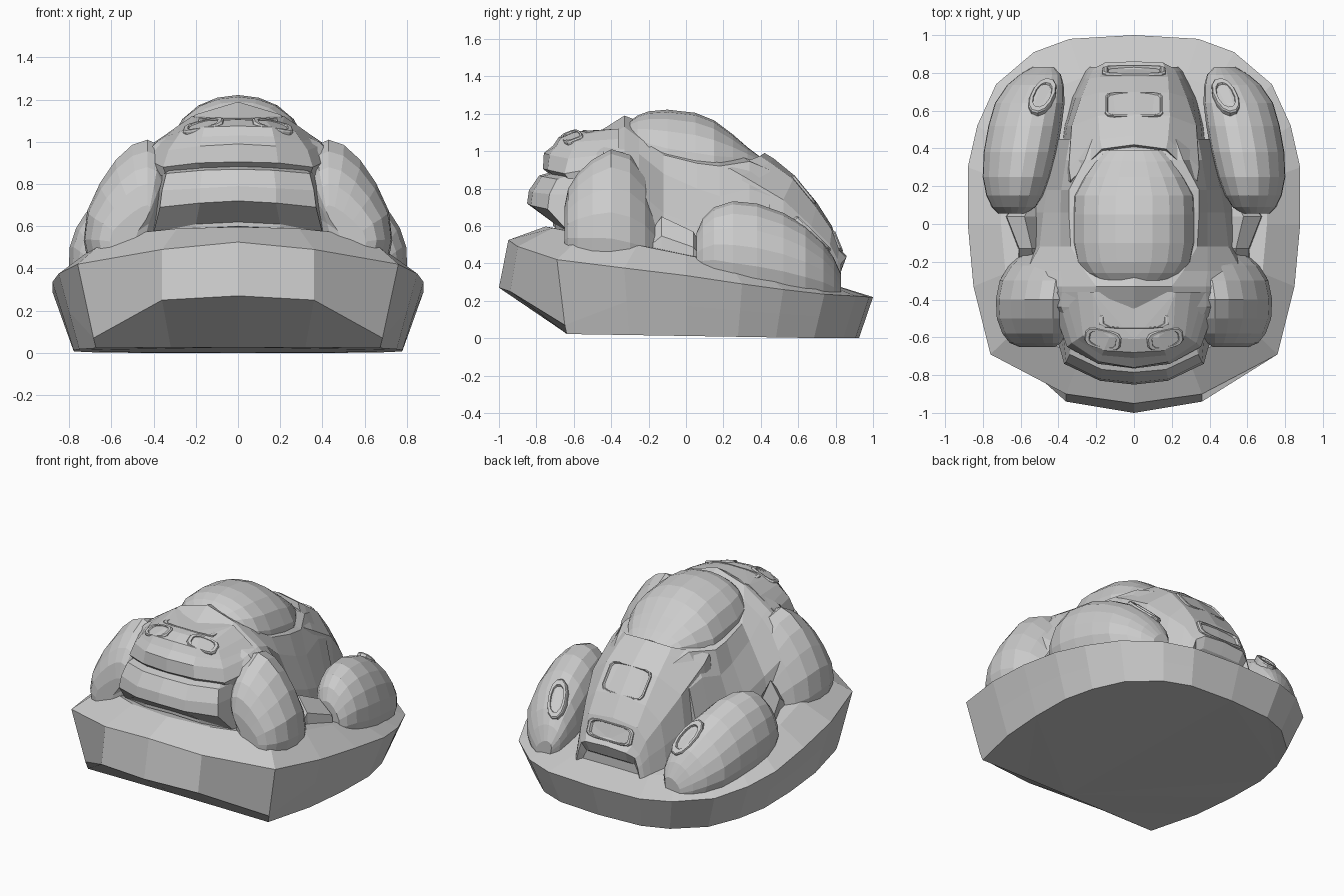
import bpy, bmesh, math
from mathutils import Vector, Matrix, Euler


def make(name, bm):
    bmesh.ops.recalc_face_normals(bm, faces=bm.faces[:])
    me = bpy.data.meshes.new(name)
    bm.to_mesh(me)
    bm.free()
    ob = bpy.data.objects.new(name, me)
    bpy.context.collection.objects.link(ob)
    return ob


def skin(name, rings):
    """Loft a list of equal-length closed rings and cap both ends."""
    bm = bmesh.new()
    vs = [[bm.verts.new(p) for p in r] for r in rings]
    n = len(vs[0])
    for a, b in zip(vs, vs[1:]):
        for i in range(n):
            j = (i + 1) % n
            bm.faces.new((a[i], a[j], b[j], b[i]))
    caps = [bm.faces.new(vs[0]), bm.faces.new(vs[-1])]
    bmesh.ops.triangulate(bm, faces=caps)
    return make(name, bm)


def sym(half):
    """Complete a half ring (x >= 0) with its mirror image."""
    return list(half) + [(-x, y, z) for x, y, z in reversed(half) if x > 1e-5]


def sections(name, stations):
    """Symmetric body from (y, [(x, z)...]) cross-sections."""
    return skin(name, [sym([(x, y, z) for x, z in pts]) for y, pts in stations])


def pods(name, stations, lean, n=13):
    """Mirrored pair of rounded limbs from (y, cx, half width, z low, z high)."""
    for s, side in ((1, "right"), (-1, "left")):
        rings = []
        for y, cx, w, lo, hi in stations:
            h = hi - lo
            ring = []
            for i in range(n):
                a = math.radians(-32 + 244 * i / (n - 1))
                x = cx + w * math.cos(a) - lean * max(0, math.sin(a))
                ring.append((s * x, y, lo + h * (.35 + .65 * math.sin(a))))
            rings.append(ring)
        skin(f"{name}_{side}", rings)


def panel(name, loc, size, rot, mirror=False, n=12, rim=.25, power=.6, lift=.008):
    """Slightly raised rounded plate with a sunken middle."""
    for s in ((1, -1) if mirror else (1,)):
        m = Matrix.Translation(Vector(loc)) @ Euler([math.radians(r) for r in rot]).to_matrix().to_4x4()
        rings = []
        for k, z in ((1, -.04), (1, 0), (.94, lift), (1 - rim, lift), (.95 - rim, -.006)):
            ring = []
            for i in range(n):
                a = 2 * math.pi * (i + .5) / n
                c, t = math.cos(a), math.sin(a)
                p = m @ Vector((math.copysign(abs(c) ** power, c) * size[0] * k,
                                math.copysign(abs(t) ** power, t) * size[1] * k, z))
                ring.append((s * p.x, p.y, p.z))
            rings.append(ring)
        skin(name + ("_left" if s < 0 else ""), rings)


# Plinth: faceted slab, undercut at the front and sloping to the back
top = [(0, -.95, .525), (.36, -.90, .49), (.76, -.69, .42), (.85, -.33, .375), (.88, 0, .335),
       (.88, .3, .29), (.83, .52, .26), (.73, .74, .235), (.53, .91, .225), (.34, .98, .22), (0, 1, .22)]
bottom = [(x * .885, max(-.64, y * .925), .012 - .015 * min(.8, y)) for x, y, z in top]
mid = [tuple((a + b) / 2 for a, b in zip(p, q)) for p, q in zip(top, bottom)]
mid[:3] = [(0, -1, .27), (.36, -.94, .25), (.685, -.648, .07)]
inner = [(x * .8, y * .79, .445 - .2 * y * .8) for x, y, z in top]
core = [(x * .3, y * .3, .46 - .2 * y * .3) for x, y, z in top]
skin("plinth", [sym(r) for r in (bottom, mid, top, inner, core)])

# Torso under the shell, with sloping shoulders and flanks
sections("torso", [
    (-.50, [(0, 1.08), (.24, 1.04), (.36, .97), (.48, .80), (.50, .45)]),
    (-.44, [(0, 1.12), (.22, 1.07), (.385, 1.0), (.56, .82), (.60, .42)]),
    (-.33, [(0, 1.19), (.20, 1.13), (.38, 1.01), (.60, .82), (.64, .40)]),
    (-.25, [(0, 1.16), (.26, 1.07), (.39, .985), (.57, .78), (.62, .38)]),
    (-.12, [(0, 1.12), (.335, .98), (.39, .88), (.50, .67), (.57, .37)]),
    (.06, [(0, 1.1), (.345, .935), (.39, .80), (.48, .60), (.56, .35)]),
    (.18, [(0, 1.05), (.345, .92), (.385, .76), (.46, .56), (.52, .32)]),
    (.34, [(0, .98), (.26, .945), (.36, .80), (.42, .55), (.46, .30)]),
    (.45, [(0, .93), (.22, .9), (.34, .76), (.40, .50), (.43, .28)])])

# Domed shell on the back
dome = []
for y, w, rim, peak in ((-.30, .20, 1.06, 1.16), (-.26, .255, 1.03, 1.19), (-.20, .30, .995, 1.213),
                        (-.10, .32, .96, 1.222), (.05, .32, .935, 1.205), (.15, .315, .925, 1.165),
                        (.25, .26, .935, 1.09), (.33, .205, .94, 1.02), (.39, .15, .93, .975)):
    pts = [(w * math.sin(a), rim + (peak - rim) * math.cos(a))
           for a in (math.radians(d) for d in (0, 18, 36, 56, 78, 90))]
    dome.append((y, pts + [(w, rim - .06)]))
sections("shell_dome", dome)

# Tail plate: arched front edge, falling steeply to the rear
tail = []
for y, sweep, pts in (
        (.41, .20, [(0, .95), (.17, .93), (.335, .86), (.37, .60), (.40, .30)]),
        (.42, .19, [(0, .99), (.17, .975), (.335, .91), (.375, .62), (.40, .30)]),
        (.47, .17, [(0, .96), (.18, .94), (.345, .87), (.375, .60), (.40, .29)]),
        (.58, .06, [(0, .87), (.19, .85), (.33, .74), (.355, .52), (.37, .28)]),
        (.70, .03, [(0, .725), (.185, .70), (.28, .60), (.31, .45), (.33, .27)]),
        (.78, .01, [(0, .60), (.18, .58), (.24, .50), (.26, .40), (.28, .26)]),
        (.82, .01, [(0, .48), (.17, .47), (.22, .42), (.24, .36), (.26, .25)]),
        (.86, .03, [(0, .44), (.15, .43), (.20, .40), (.22, .34), (.24, .25)]),
        (.83, .03, [(0, .36), (.14, .36), (.18, .34), (.20, .30), (.22, .25)])):
    lag = (0, .12, 1, 1, 1)
    tail.append(sym([(x, y - sweep * k, z) for (x, z), k in zip(pts, lag)]))
skin("tail_plate", tail)
panel("tail_slot", (0, .812, .515), (.17, .06), (-68, 0, 0), rim=.15, power=.4)
panel("tail_panel", (0, .635, .797), (.155, .10), (-51, 0, 0), rim=.05, power=.3, lift=.004)

# Jaw: undercut chin with a sloping lip
skin("jaw", [sym(r) for r in (
    [(0, -.71, .60), (.20, -.70, .59), (.40, -.62, .54), (.42, -.35, .50)],
    [(0, -.71, .62), (.20, -.70, .61), (.40, -.63, .57), (.42, -.35, .55)],
    [(0, -.85, .72), (.18, -.83, .71), (.37, -.74, .69), (.41, -.35, .66)],
    [(0, -.84, .79), (.18, -.82, .78), (.36, -.73, .77), (.40, -.35, .76)],
    [(0, -.785, .87), (.17, -.77, .865), (.34, -.69, .85), (.39, -.35, .85)],
    [(0, -.73, .885), (.16, -.71, .88), (.32, -.63, .87), (.38, -.35, .87)])])

# Upper head with stepped brow, running back into the shoulders
skin("head", [sym(r) for r in (
    [(0, -.72, .87), (.17, -.70, .86), (.34, -.62, .84), (.46, -.36, .84)],
    [(0, -.765, .905), (.19, -.74, .90), (.355, -.65, .88), (.46, -.36, .93)],
    [(0, -.76, .99), (.18, -.73, .98), (.33, -.63, .96), (.41, -.36, .99)],
    [(0, -.71, 1.03), (.17, -.695, 1.025), (.30, -.61, 1.005), (.37, -.36, 1.015)],
    [(0, -.68, 1.075), (.16, -.67, 1.07), (.27, -.59, 1.05), (.30, -.36, 1.065)],
    [(0, -.61, 1.105), (.13, -.60, 1.10), (.21, -.54, 1.09), (.22, -.36, 1.12)])])
panel("eye", (.165, -.61, 1.078), (.10, .055), (22, 12, 12), mirror=True, rim=.25)
panel("brow_plate", (0, -.51, 1.107), (.19, .045), (-2, 0, 0), rim=.12, lift=.004)

# Front legs: shoulders leaning in against the head
pods("front_leg", [
    (-.65, .55, .06, .48, .70), (-.63, .55, .11, .46, .80), (-.58, .55, .15, .44, .88),
    (-.50, .55, .18, .42, .955), (-.40, .55, .185, .40, 1.01), (-.30, .535, .18, .38, .98),
    (-.22, .525, .14, .38, .88), (-.16, .52, .08, .38, .74)], lean=.12)

# Rear legs
pods("rear_leg", [
    (.055, .65, .07, .37, .56), (.09, .64, .115, .35, .64), (.15, .635, .15, .34, .70),
    (.25, .625, .18, .31, .732), (.38, .605, .195, .29, .72), (.52, .58, .195, .27, .67),
    (.64, .555, .185, .25, .60), (.735, .525, .15, .24, .51), (.79, .50, .11, .23, .43),
    (.83, .485, .055, .23, .34)], lean=.03)
panel("heel_pad", (.485, .68, .56), (.062, .135), (-43, 12, 14), mirror=True, rim=.3, power=.9)

# Small webs between front and rear legs
pods("web", [(-.26, .56, .07, .36, .48), (-.13, .57, .06, .34, .65), (.04, .61, .09, .32, .57),
             (.10, .58, .08, .32, .46)], lean=.03, n=5)
